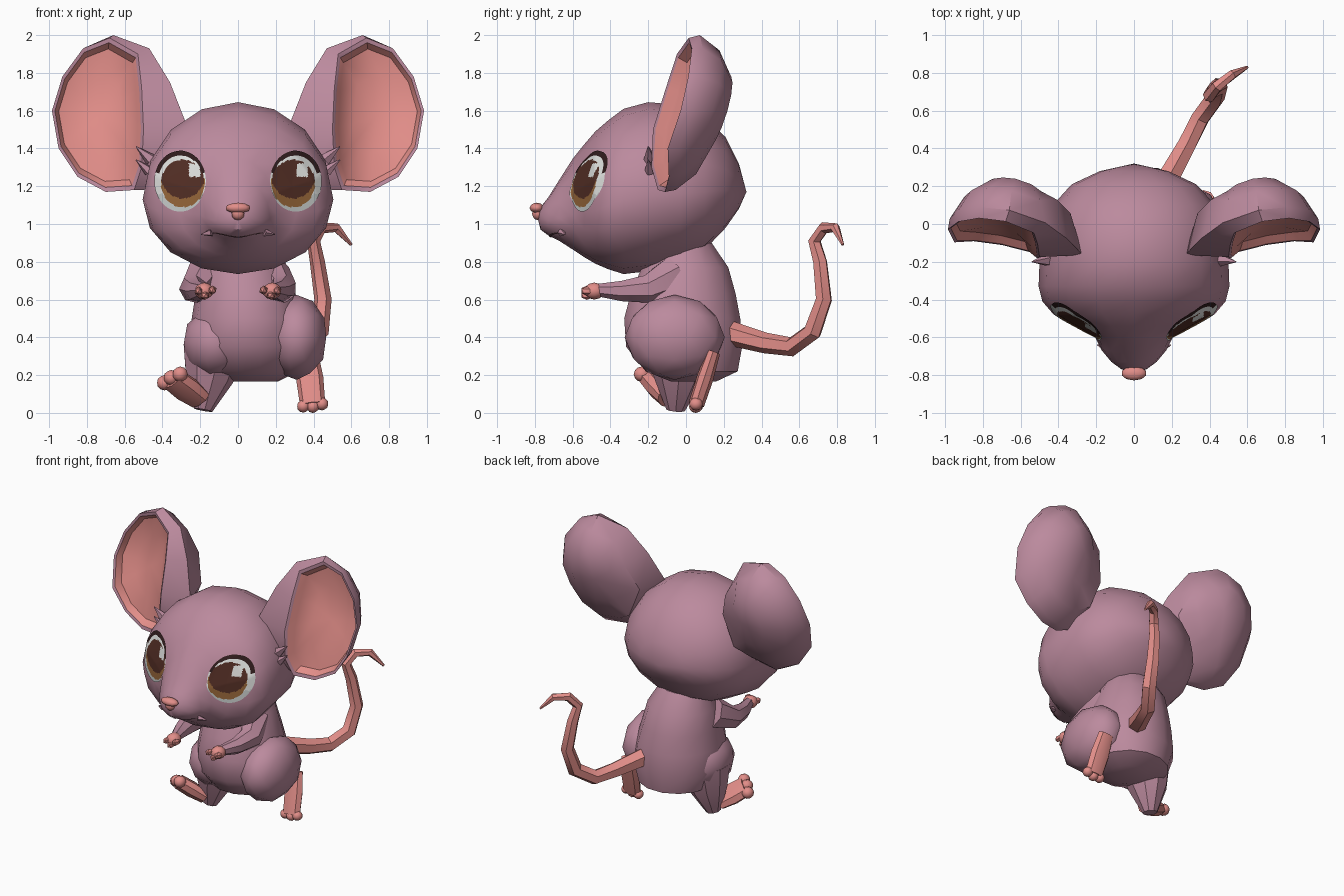
import bpy, bmesh, math
from mathutils import Vector, Matrix
from mathutils.bvhtree import BVHTree

if "Cube" in bpy.data.objects:
    bpy.data.objects.remove(bpy.data.objects["Cube"])


def mat(name, rgb):
    m = bpy.data.materials.new(name)
    m.diffuse_color = (*rgb, 1)
    m.use_nodes = True
    m.node_tree.nodes["Principled BSDF"].inputs["Base Color"].default_value = m.diffuse_color
    return m


FUR = mat("mauve_fur", (0.50, 0.255, 0.34))
PINK = mat("pink_skin", (0.76, 0.27, 0.25))
WHITE = mat("eye_white", (0.75, 0.76, 0.74))
GREY = mat("eye_grey", (0.55, 0.58, 0.57))
BROWN = mat("iris_brown", (0.085, 0.027, 0.018))
GOLD = mat("iris_gold", (0.30, 0.13, 0.04))
DARK = mat("lash_dark", (0.03, 0.012, 0.012))
LIP = mat("lip_shade", (0.16, 0.07, 0.085))


def finish(name, bm, mats, recalc=True):
    if recalc:
        bmesh.ops.recalc_face_normals(bm, faces=bm.faces[:])
    me = bpy.data.meshes.new(name)
    bm.to_mesh(me)
    bm.free()
    for m in mats:
        me.materials.append(m)
    ob = bpy.data.objects.new(name, me)
    bpy.context.collection.objects.link(ob)
    return ob


def loft(name, rings, mats, rule=None):
    """Skin closed rings; a ring of one point becomes a pole. rule(i) = material of band i."""
    bm = bmesh.new()
    vr = [[bm.verts.new(p) for p in r] for r in rings]
    for i, (a, b) in enumerate(zip(vr, vr[1:])):
        n = max(len(a), len(b))
        for k in range(n):
            j = (k + 1) % n
            if len(a) == 1:
                f = bm.faces.new((a[0], b[j], b[k]))
            elif len(b) == 1:
                f = bm.faces.new((a[k], a[j], b[0]))
            else:
                f = bm.faces.new((a[k], a[j], b[j], b[k]))
            f.material_index = rule(i) if rule else 0
    for r in (vr[0], vr[-1]):
        if len(r) > 2:
            bm.faces.new(r)
    return finish(name, bm, mats)


def tube(name, path, radii, m, n=6, ref=(0, 0, 1), wide=1.0):
    """Tapered tube along a path; 'wide' stretches it across ref."""
    pts, rings = [Vector(p) for p in path], []
    for i, p in enumerate(pts):
        d = (pts[min(i + 1, len(pts) - 1)] - pts[max(i - 1, 0)]).normalized()
        u = d.cross(Vector(ref)).normalized()
        v = u.cross(d)
        rings.append([p + radii[i] * (u * wide * math.cos(t) + v * math.sin(t))
                      for t in (2 * math.pi * k / n for k in range(n))])
    return loft(name, rings, [m])


def ball(name, c, r, m, sub=2):
    bm = bmesh.new()
    bmesh.ops.create_icosphere(bm, subdivisions=sub, radius=1,
                               matrix=Matrix.Translation(c) @ Matrix.Diagonal((*r, 1)))
    return finish(name, bm, [m])


# Head: cross-sections along y (y, half width, widest z, top z, bottom z)
HEAD = [(0.28, 0.18, 1.18, 1.32, 1.08), (0.21, 0.33, 1.18, 1.46, 0.98),
        (0.10, 0.43, 1.17, 1.56, 0.865), (-0.03, 0.485, 1.16, 1.63, 0.80),
        (-0.20, 0.50, 1.15, 1.645, 0.75), (-0.33, 0.505, 1.13, 1.61, 0.735),
        (-0.41, 0.485, 1.10, 1.55, 0.76), (-0.48, 0.425, 1.07, 1.49, 0.79),
        (-0.54, 0.31, 1.06, 1.42, 0.825), (-0.60, 0.205, 1.05, 1.345, 0.865),
        (-0.67, 0.17, 1.03, 1.235, 0.91), (-0.73, 0.12, 1.02, 1.14, 0.94),
        (-0.77, 0.065, 1.03, 1.09, 0.97)]
rings = [[Vector((0, 0.32, 1.17))]]
for y, w, zc, zt, zb in HEAD:
    ring = []
    for k in range(16):
        t = 2 * math.pi * k / 16
        s = math.sin(t)
        ring.append(Vector((w * math.cos(t), y, zc + s * ((zt - zc) if s > 0 else (zc - zb)))))
    rings.append(ring)
rings.append([Vector((0, -0.785, 1.03))])
head = loft("head", rings, [FUR])
tree = BVHTree.FromPolygons([v.co for v in head.data.vertices],
                            [p.vertices[:] for p in head.data.polygons])


def on_head(x, z, off=0.006):
    loc, nor, _, _ = tree.ray_cast(Vector((x, -2, z)), Vector((0, 1, 0)))
    if nor.y > 0:
        nor = -nor
    return loc + nor * off


# Eyes: thin plates laid on the head, coloured by position
def eye(name, s):
    cx, cz, rx, rz, nr, ns = 0.303 * s, 1.225, 0.136, 0.16, 26, 64
    bm = bmesh.new()
    grid = [[(cx + rx * i / nr * math.cos(2 * math.pi * k / ns),
              cz + rz * i / nr * math.sin(2 * math.pi * k / ns)) for k in range(ns)]
            for i in range(1, nr + 1)]
    vs = [[bm.verts.new(on_head(*p)) for p in r] for r in grid]
    mid = bm.verts.new(on_head(cx, cz))

    def colour(f):
        c = f.calc_center_median()
        u, v = (c.x - cx) / rx, (c.z - cz) / rz
        if math.hypot(u, v) > 0.87 and v > 0.3:
            return 4
        if abs(c.x - 0.285 * s - 0.055) < 0.03 and abs(c.z - 1.285) < 0.035:
            return 0
        dx = (c.x - 0.292 * s) / 0.116
        if dx ** 2 + ((c.z - 1.215) / 0.126) ** 2 < 1:
            return 3 if dx ** 2 + ((c.z - 1.26) / 0.125) ** 2 > 1 else 2
        return 0 if c.z > 1.16 else 1

    for k in range(ns):
        j = (k + 1) % ns
        bm.faces.new((mid, vs[0][k], vs[0][j]))
        for i in range(nr - 1):
            bm.faces.new((vs[i][k], vs[i + 1][k], vs[i + 1][j], vs[i][j]))
    for f in bm.faces:
        f.normal_update()
        if f.normal.y > 0:
            f.normal_flip()
        f.material_index = colour(f)
    finish(name, bm, [WHITE, GREY, BROWN, GOLD, DARK], recalc=False)


# Mouth line laid on the muzzle
bm = bmesh.new()
row = []
for k in range(13):
    x = -0.13 + 0.26 * k / 12
    z = 0.945 - 0.01 * math.cos(x / 0.13 * math.pi)
    row.append([bm.verts.new(on_head(x, z + h, 0.004)) for h in (0.003, -0.003)])
for a, b in zip(row, row[1:]):
    bm.faces.new((a[0], a[1], b[1], b[0]))
finish("mouth", bm, [LIP], recalc=False)

# Nose: rounded wedge, wider at the top
ball("nose", (0, -0.79, 1.085), (0.068, 0.038, 0.028), PINK)
ball("nose_tip", (0, -0.785, 1.055), (0.035, 0.03, 0.035), PINK)

# Ear: opening rim and wider shell outline (x, z)
RIM = [(0.53, 1.90), (0.68, 1.985), (0.82, 1.93), (0.93, 1.78), (0.985, 1.60), (0.95, 1.40),
       (0.85, 1.25), (0.70, 1.17), (0.55, 1.18), (0.51, 1.30), (0.50, 1.50), (0.51, 1.72)]
SHELL = [(0.47, 1.93), (0.66, 2.0), (0.81, 1.93), (0.93, 1.78), (0.975, 1.60), (0.945, 1.41),
         (0.84, 1.26), (0.69, 1.18), (0.50, 1.18), (0.38, 1.25), (0.27, 1.52), (0.36, 1.75)]


def ear(name, s):
    def ring(pts, k, c, dy, full=0.0):
        out = []
        for x, z in pts:
            x, z = c[0] + (x - c[0]) * k, c[1] + (z - c[1]) * k
            # opening leans back towards the tip and curls up at the bottom
            y = -0.145 + (x - 0.5) * 0.24 + (max(z, 1.4) - 1.6) * 0.3 + max(0, 1.4 - z) * 0.2 + dy
            out.append(Vector((s * x, y + (full if x < 0.46 else 0), z)))
        return out
    cb, ci = (0.60, 1.60), (0.73, 1.57)
    rs = [ring([cb], 1, cb, 0.335), ring(SHELL, 0.45, cb, 0.30), ring(SHELL, 0.80, cb, 0.19, 0.07),
          ring(SHELL, 1.0, cb, 0.06), ring(RIM, 1, ci, 0), ring(RIM, 0.94, ci, 0.01),
          ring(RIM, 0.86, ci, 0.06), ring(RIM, 0.5, ci, 0.115), ring([ci], 1, ci, 0.13)]
    loft(name, rs, [FUR, PINK], lambda i: 1 if i >= 5 else 0)


# Body: stacked oval rings (z, centre x, centre y, radius x, radius y)
BODY = [(0.165, 0.08, 0.04, 0.13, 0.12), (0.22, 0.06, 0.03, 0.26, 0.25),
        (0.35, 0.055, -0.01, 0.315, 0.315), (0.50, 0.05, -0.02, 0.295, 0.315),
        (0.63, 0.04, -0.015, 0.265, 0.285), (0.77, 0.03, -0.005, 0.235, 0.235),
        (0.90, 0.02, -0.02, 0.17, 0.16)]
loft("body", [[Vector((cx + rx * math.cos(math.pi * k / 7), cy + ry * math.sin(math.pi * k / 7), z))
               for k in range(14)] for z, cx, cy, rx, ry in BODY], [FUR])

# Paired parts
for side, s in (("right", 1), ("left", -1)):
    eye(side + "_eye", s)
    ear(side + "_ear", s)
    for i, (a, b, r) in enumerate([((0.46, -0.19, 1.34), (0.54, -0.20, 1.41), 0.035),
                                   ((0.47, -0.19, 1.28), (0.54, -0.20, 1.34), 0.03),
                                   ((0.14, -0.66, 0.955), (0.195, -0.64, 0.945), 0.022)]):
        tube(f"{side}_tuft_{i}", [(s * a[0], *a[1:]), (s * b[0], *b[1:])], (r, 0.003), FUR, 5)
    arm = [(0.17, -0.06, 0.73), (0.235, -0.20, 0.655), (0.22, -0.34, 0.645), (0.185, -0.46, 0.65)]
    tube(side + "_arm", [(s * x, y, z) for x, y, z in arm], (0.11, 0.078, 0.055, 0.035), FUR, 7)
    ball(side + "_hand", (s * 0.18, -0.485, 0.645), (0.05, 0.055, 0.045), PINK)
    for i, (dx, dz) in enumerate([(-0.04, 0.01), (0.0, -0.018), (0.033, 0.005)]):
        ball(f"{side}_finger_{i}", (s * (0.175 + dx), -0.525, 0.64 + dz),
             (0.024, 0.034, 0.024), PINK, 1)

# Legs: one tucked at the side, the other stretched forward
ball("right_thigh", (0.31, -0.06, 0.40), (0.165, 0.265, 0.225), FUR)
tube("right_shin", [(0.33, -0.02, 0.32), (0.35, 0.09, 0.28)], (0.10, 0.05), FUR)
ball("left_thigh", (-0.12, -0.06, 0.37), (0.175, 0.23, 0.19), FUR)
tube("left_leg", [(-0.13, -0.04, 0.34), (-0.155, -0.04, 0.18), (-0.185, -0.055, 0.015)],
     (0.17, 0.13, 0.05), FUR, 9, (0, 1, 0))


def foot(name, heel, toe, ref, k=1.0):
    h, t = Vector(heel), Vector(toe)
    tube(name, [h, h.lerp(t, 0.5), t], (0.036 * k, 0.045 * k, 0.042 * k), PINK, 8, ref, 1.6)
    d, u = (t - h).normalized(), (t - h).cross(Vector(ref)).normalized()
    for i in (-1, 0, 1):
        ball(f"{name}_toe_{i + 2}", t + u * 0.05 * k * i + d * (0.012 - 0.008 * abs(i)),
             (0.034 * k, 0.036 * k, 0.034 * k), PINK)


foot("right_foot", (0.365, 0.145, 0.32), (0.395, 0.055, 0.045), (0, 1, 0.2))
foot("left_foot", (-0.20, -0.10, 0.07), (-0.345, -0.195, 0.18), (-0.3, -0.7, -0.6), 1.2)

# Tail
TAIL = [(0.18, 0.24, 0.42), (0.28, 0.42, 0.37), (0.35, 0.56, 0.35), (0.43, 0.67, 0.43),
        (0.45, 0.73, 0.60), (0.42, 0.71, 0.80), (0.40, 0.68, 0.91), (0.44, 0.73, 0.98),
        (0.52, 0.79, 0.98), (0.60, 0.83, 0.89)]
tube("tail", TAIL, (0.065, 0.055, 0.052, 0.052, 0.046, 0.04, 0.036, 0.032, 0.026, 0.008),
     PINK, 6, (0.8, -0.6, 0.05))

# Soft facets: smooth with sharper creases kept
bpy.ops.object.select_all(action='SELECT')
bpy.context.view_layer.objects.active = head
bpy.ops.object.shade_smooth_by_angle(angle=math.radians(36))
